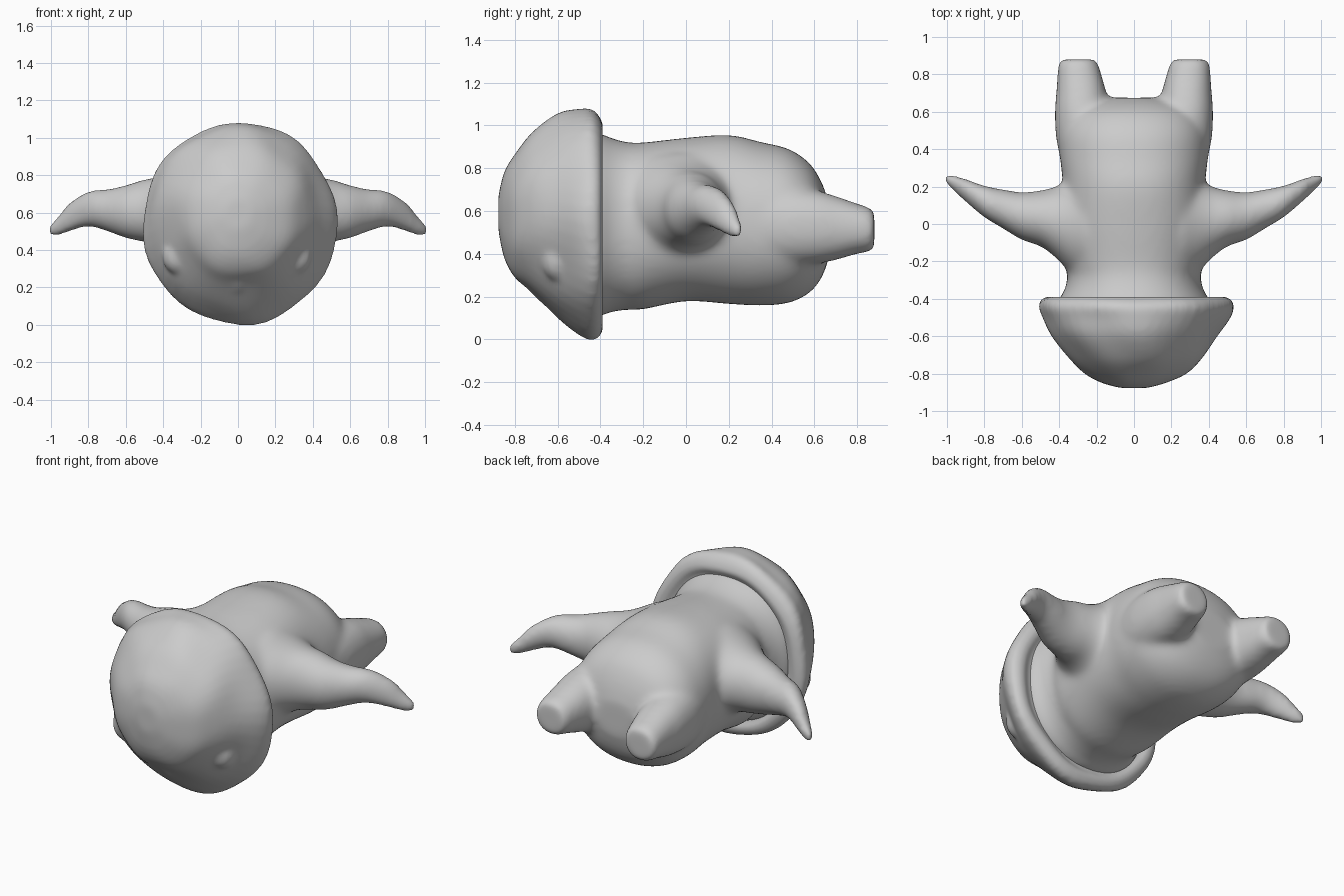
import bpy, bmesh, math
from mathutils import Matrix

if "Cube" in bpy.data.objects:
    bpy.data.objects.remove(bpy.data.objects["Cube"])


def spline(rows, steps=5):
    """Catmull-Rom interpolation of section rows."""
    out = []
    for i in range(len(rows) - 1):
        p = [rows[max(0, min(len(rows) - 1, i + k))] for k in (-1, 0, 1, 2)]
        for s in range(steps):
            t = s / steps
            out.append([0.5 * (2 * b + (c - a) * t + (2 * a - 5 * b + 4 * c - d) * t ** 2
                               + (3 * b - a - 3 * c + d) * t ** 3)
                        for a, b, c, d in zip(*p)])
    out.append(list(rows[-1]))
    return out


def loft(bm, rows, axis='y', side=1, power=2.0, wobble=0.0, n=48):
    """Closed tube through (position, centre, centre, radius, radius) rows."""
    rings = []
    for pos, c1, c2, r1, r2 in spline(rows):
        ring = []
        for k in range(n):
            a = 2 * math.pi * k / n
            w = 1 + wobble * (math.sin(5 * a + 9 * pos) + math.sin(8 * a - 14 * pos))
            u, v = math.cos(a), math.sin(a)
            u = c1 + r1 * w * math.copysign(abs(u) ** (2 / power), u)
            v = c2 + r2 * w * math.copysign(abs(v) ** (2 / power), v)
            co = (side * pos, u, v) if axis == 'x' else (side * u, pos, v)
            ring.append(bm.verts.new(co))
        rings.append(ring)
    faces = [bm.faces.new(rings[0]), bm.faces.new(rings[-1])]
    for a, b in zip(rings, rings[1:]):
        for k in range(n):
            j = (k + 1) % n
            faces.append(bm.faces.new((a[k], a[j], b[j], b[k])))
    bmesh.ops.recalc_face_normals(bm, faces=faces)


def blob(bm, loc, size, tilt=0.0):
    m = Matrix.Translation(loc) @ Matrix.Rotation(tilt, 4, 'X') @ Matrix.Diagonal((*size, 1))
    bmesh.ops.create_uvsphere(bm, u_segments=24, v_segments=16, radius=1, matrix=m)


def finish(bm, name, voxel, smooth):
    """Fuse overlapping parts into one soft skin."""
    me = bpy.data.meshes.new(name)
    bm.to_mesh(me)
    bm.free()
    ob = bpy.data.objects.new(name, me)
    bpy.context.collection.objects.link(ob)
    r = ob.modifiers.new("fuse", 'REMESH')
    r.mode = 'VOXEL'
    r.voxel_size = voxel
    r.use_smooth_shade = True
    s = ob.modifiers.new("soften", 'SMOOTH')
    s.factor = 0.5
    s.iterations = smooth


# Torso, flaring out where it meets the head
bm = bmesh.new()
loft(bm, [(-0.50, 0, .54, .41, .43), (-0.41, 0, .535, .405, .43), (-0.36, 0, .535, .375, .41),
          (-0.28, 0, .53, .355, .392), (-0.20, 0, .53, .375, .39), (0.0, 0, .56, .39, .382),
          (0.2, 0, .56, .38, .395), (0.35, 0, .54, .395, .382), (0.48, 0, .53, .39, .36),
          (0.58, 0, .52, .345, .30), (0.64, 0, .51, .26, .21), (0.675, 0, .51, .13, .10)],
     power=2.2)
blob(bm, (0, -.14, .20), (.12, .07, .045))

# Arms and legs, one pair each
for side in (1, -1):
    loft(bm, [(.26, -.02, .6, .30, .27), (.34, -.01, .605, .25, .22), (.42, .01, .61, .19, .182),
              (.5, .03, .61, .15, .168), (.6, .042, .605, .128, .142), (.7, .08, .612, .106, .113),
              (.8, .12, .62, .086, .095), (.9, .180, .575, .063, .08), (.96, .217, .53, .044, .056),
              (1.0, .240, .508, .03, .036), (1.017, .247, .505, .015, .018)],
         axis='x', side=side)
    loft(bm, [(.25, .25, .54, .12, .15), (.45, .27, .53, .145, .18), (.6, .28, .525, .143, .172),
              (.7, .282, .52, .134, .15), (.8, .292, .517, .118, .118),
              (.86, .298, .512, .106, .104), (.88, .298, .512, .092, .09)], side=side, power=2.2)
finish(bm, "body_with_limbs", 0.016, 22)

# Domed head with rolled rim and grooved back
bm = bmesh.new()
loft(bm, [(-.877, 0, .59, .07, .08), (-.85, 0, .58, .17, .20), (-.80, .01, .575, .275, .29),
          (-.72, .01, .59, .355, .375), (-.60, 0, .575, .44, .475), (-.50, .01, .55, .50, .525),
          (-.44, .01, .54, .522, .54), (-.40, .01, .53, .505, .51), (-.388, .01, .53, .455, .465),
          (-.405, .005, .53, .42, .44), (-.41, 0, .53, .37, .40)], wobble=0.009)

# Soft brow bumps and the central face ridge
for x in (-.32, .31):
    blob(bm, (x, -.60, .37), (.085, .075, .10))
blob(bm, (0, -.74, .39), (.05, .075, .25), math.radians(24))
finish(bm, "head", 0.015, 9)
